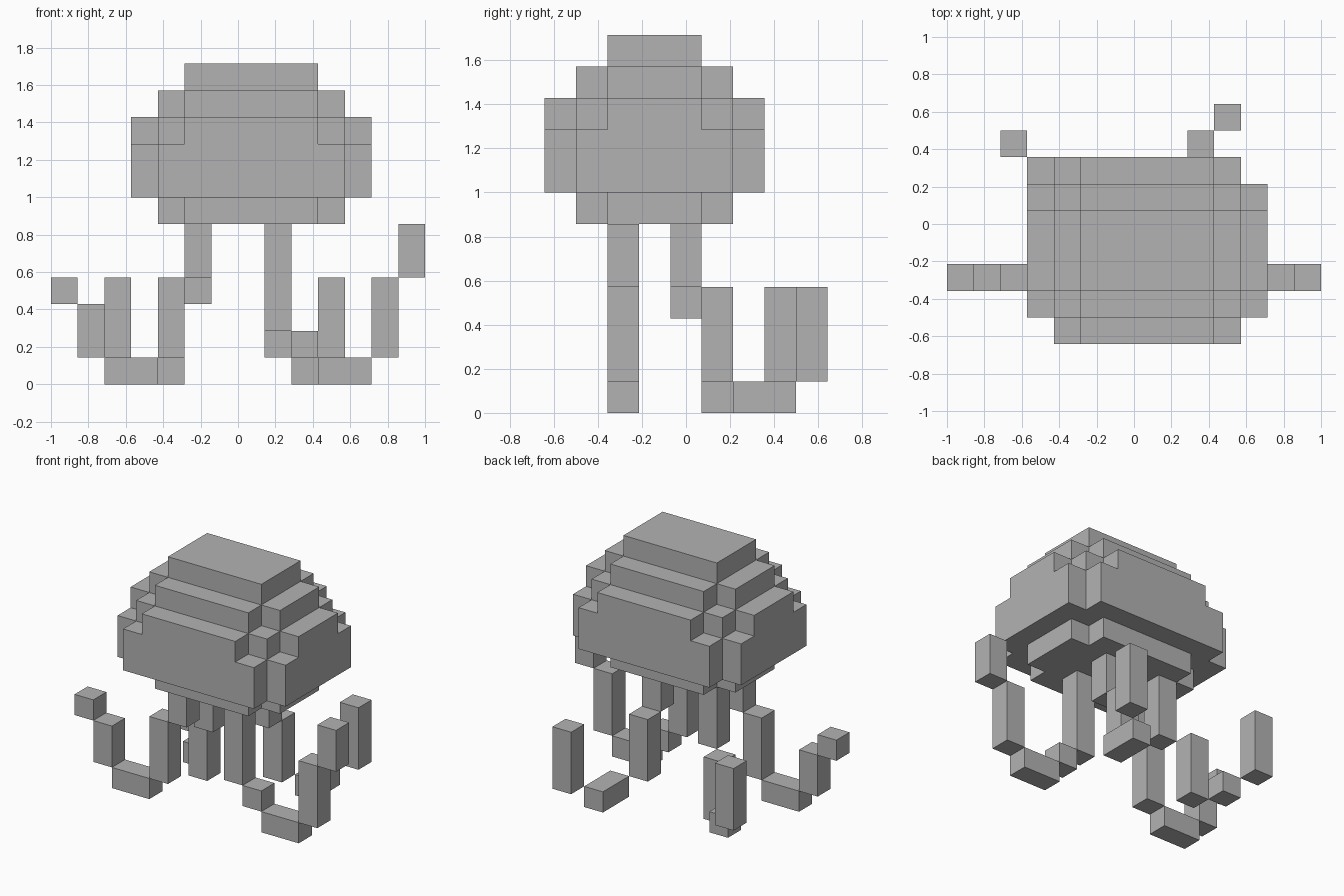
import bpy
import bmesh
from mathutils import Vector

U = 1 / 7  # edge of one block

cube = bpy.data.objects.get("Cube")
if cube:
    bpy.data.objects.remove(cube, do_unlink=True)

grey = bpy.data.materials.new("plain_grey")
grey.use_nodes = True
colour = (0.45, 0.45, 0.45, 1)
grey.diffuse_color = colour
grey.node_tree.nodes["Principled BSDF"].inputs["Base Color"].default_value = colour


def finish(name, bm):
    bmesh.ops.scale(bm, vec=(U, U, U), verts=bm.verts)
    mesh = bpy.data.meshes.new(name)
    bm.to_mesh(mesh)
    bm.free()
    mesh.materials.append(grey)
    obj = bpy.data.objects.new(name, mesh)
    bpy.context.collection.objects.link(obj)


def add_box(bm, low, high):
    low, high = Vector(low), Vector(high)
    verts = bmesh.ops.create_cube(bm, size=1)["verts"]
    bmesh.ops.scale(bm, vec=high - low, verts=verts)
    bmesh.ops.translate(bm, vec=(low + high) / 2, verts=verts)


# Bell: a stepped dome of blocks; each layer reaches some steps beyond its core
reach = {6: 1, 7: 3, 8: 3, 9: 2, 10: 1, 11: 0}
cells = set()
for z, steps in reach.items():
    for i in range(-4, 5):
        for j in range(-3, 4):
            if max(0, abs(i) - 2) + max(0, abs(j) - 1) <= steps:
                cells.add((i, j, z))

# Only the outer faces of the blocks are kept
bm = bmesh.new()
for cell in cells:
    centre = Vector(cell) + Vector((0.5, -1, 0.5))
    for axis in range(3):
        for sign in (-1, 1):
            step = [0, 0, 0]
            step[axis] = sign
            if tuple(c + s for c, s in zip(cell, step)) in cells:
                continue
            n = Vector(step) / 2
            a = Vector([0.5 if k == (axis + 1) % 3 else 0 for k in range(3)])
            b = 2 * n.cross(a)
            corners = [n + a + b, n - a + b, n - a - b, n + a - b]
            bm.faces.new([bm.verts.new(centre + c) for c in corners])
bmesh.ops.remove_doubles(bm, verts=bm.verts, dist=0.001)
finish("bell", bm)

# Tentacles: chains of upright and flat blocks that meet along their edges
tentacles = {
    "front_right_tentacle": [
        ((-2, -2.5, 4), (-1, -1.5, 6)),
        ((-3, -2.5, 1), (-2, -1.5, 4)),
        ((-5, -2.5, 0), (-3, -1.5, 1)),
        ((-6, -2.5, 1), (-5, -1.5, 3)),
        ((-7, -2.5, 3), (-6, -1.5, 4)),
    ],
    "front_left_tentacle": [
        ((1, -2.5, 2), (2, -1.5, 6)),
        ((2, -2.5, 1), (3, -1.5, 2)),
        ((3, -2.5, 0), (5, -1.5, 1)),
        ((5, -2.5, 1), (6, -1.5, 4)),
        ((6, -2.5, 4), (7, -1.5, 6)),
    ],
    "back_right_tentacle": [
        ((-2, -0.5, 3), (-1, 0.5, 6)),
        ((-3, 0.5, 0), (-2, 1.5, 3)),
        ((-4, 1.5, 0), (-3, 2.5, 1)),
        ((-5, 2.5, 1), (-4, 3.5, 4)),
    ],
    "back_left_tentacle": [
        ((1, -0.5, 4), (2, 0.5, 6)),
        ((1, 0.5, 1), (2, 1.5, 4)),
        ((2, 1.5, 0), (3, 3.5, 1)),
        ((3, 3.5, 1), (4, 4.5, 4)),
    ],
}
for name, boxes in tentacles.items():
    bm = bmesh.new()
    for low, high in boxes:
        add_box(bm, low, high)
    finish(name, bm)
